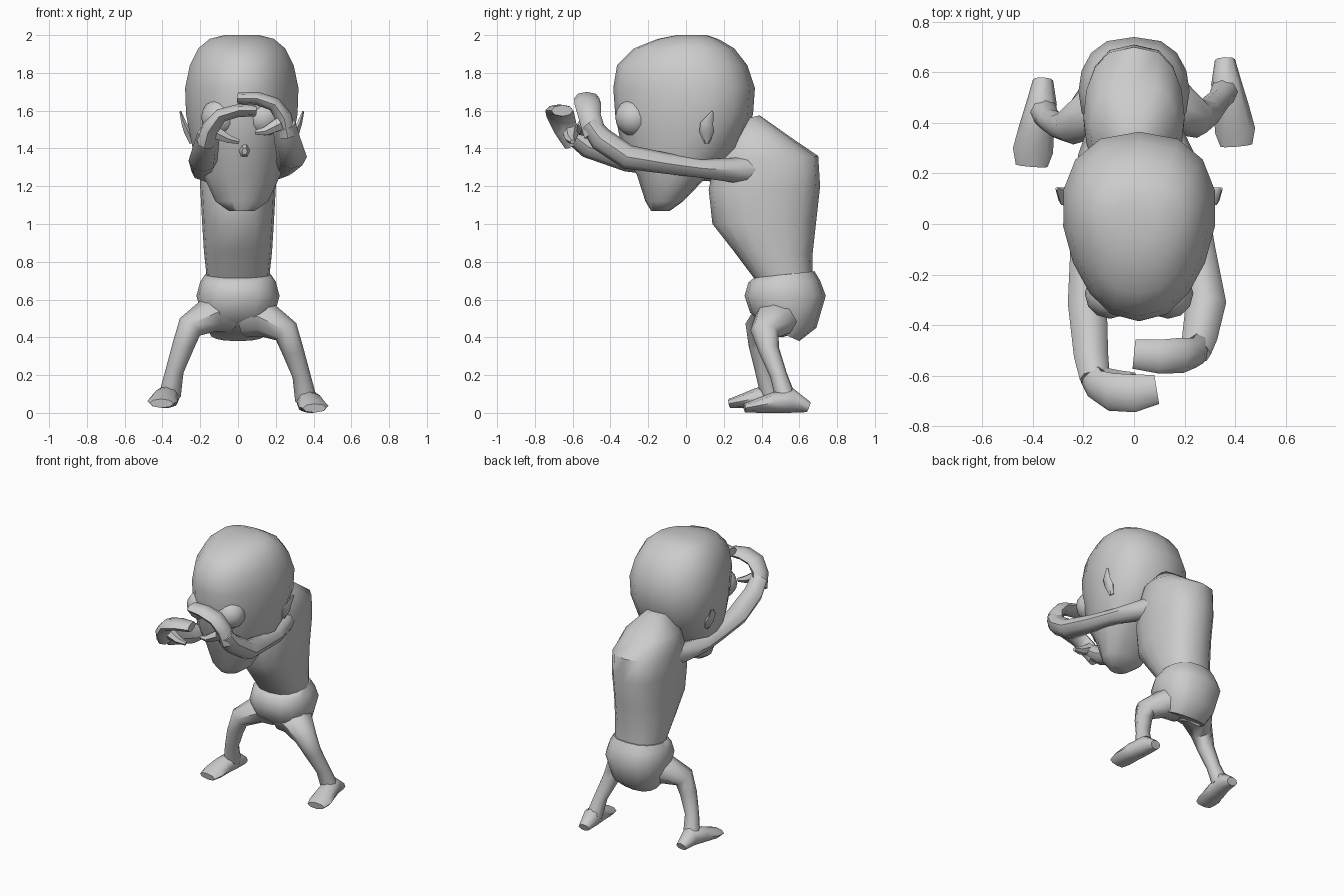
import bpy, bmesh, math
from mathutils import Vector


def loft(name, rings, angle=50):
    """Skin a list of equal-length rings and cap both ends."""
    bm = bmesh.new()
    vs = [[bm.verts.new(p) for p in r] for r in rings]
    n = len(vs[0])
    for a, b in zip(vs, vs[1:]):
        for i in range(n):
            j = (i + 1) % n
            bm.faces.new((a[i], a[j], b[j], b[i]))
    bm.faces.new(vs[0])
    bm.faces.new(vs[-1])
    bmesh.ops.recalc_face_normals(bm, faces=bm.faces)
    me = bpy.data.meshes.new(name)
    bm.to_mesh(me)
    bm.free()
    ob = bpy.data.objects.new(name, me)
    bpy.context.collection.objects.link(ob)
    bpy.ops.object.select_all(action='DESELECT')
    ob.select_set(True)
    bpy.context.view_layer.objects.active = ob
    bpy.ops.object.shade_smooth_by_angle(angle=math.radians(angle))
    return ob


def tube(name, pts, wide, n=8):
    """Elliptical limb: points are x, y, z, half width along 'wide', half thickness."""
    P = [Vector(p[:3]) for p in pts]
    rings = []
    for i, p in enumerate(pts):
        t = (P[min(i + 1, len(P) - 1)] - P[max(i - 1, 0)]).normalized()
        u = Vector(wide)
        u = (u - t * u.dot(t)).normalized()
        v = t.cross(u)
        rings.append([P[i] + u * p[3] * math.cos(k * math.tau / n)
                      + v * p[4] * math.sin(k * math.tau / n) for k in range(n)])
    return loft(name, rings)


def body(name, secs, n=16):
    """Trunk: each section is front (y, z), back (y, z), half width."""
    rings = []
    for fy, fz, by, bz, w in secs:
        r = []
        for k in range(n):
            a = k * math.tau / n
            c, s = math.cos(a), math.sin(a)
            f = (s + 1) / 2
            x = 0 if abs(c) < 1e-6 else w * math.copysign(abs(c) ** 0.75, c)
            r.append((x, fy + (by - fy) * f, fz + (bz - fz) * f))
        rings.append(r)
    return loft(name, rings)


X, Y = (1, 0, 0), (0, 1, 0)
HX = 0.02  # head is slightly off centre

# Head: stacked ellipses, egg shaped with the broad end at the back
head = []
for z, cy, ry, rx in [(1.07, -.135, .05, .07), (1.12, -.115, .10, .14), (1.26, -.07, .19, .205),
                      (1.40, -.03, .31, .26), (1.58, -.01, .365, .295), (1.72, -.01, .375, .30),
                      (1.84, -.02, .345, .275), (1.93, -.01, .265, .23), (1.98, .01, .16, .17),
                      (2.0, .03, .08, .09)]:
    ring = []
    for k in range(16):
        a = k * math.tau / 16
        c, s = math.cos(a), math.sin(a)
        x = 0 if abs(c) < 1e-6 else rx * math.copysign(abs(c) ** .85, c) * (1 + .18 * s)
        ring.append((HX + x, cy + ry * s, z))
    head.append(ring)
loft("head", head)

# Face: bulging eyes, ears, nose
for side, s in (("left", 1), ("right", -1)):
    bpy.ops.mesh.primitive_uv_sphere_add(segments=12, ring_count=8, radius=.1,
                                         location=(HX + s * .115, -.275, 1.565))
    bpy.context.object.name = side + "_eye"
    bpy.ops.object.shade_smooth()
    tube(side + "_ear", [(HX + s * .26, .11, 1.43, .015, .02), (HX + s * .285, .11, 1.49, .04, .025),
                         (HX + s * .305, .11, 1.53, .035, .015),
                         (HX + s * .325, .14, 1.595, .006, .006)], Y, 6)
tube("nose", [(HX + .01, -.29, 1.40, .05, .06), (HX + .015, -.355, 1.385, .015, .02)], X, 6)

# Hunched torso and briefs
body("torso", [(.37, .70, .67, .72, .165), (.25, .86, .67, .84, .18), (.14, 1.0, .69, 1.02, .19),
               (.12, 1.18, .71, 1.2, .2), (.15, 1.33, .70, 1.36, .2), (.20, 1.45, .56, 1.455, .175),
               (.28, 1.55, .39, 1.575, .07)])
body("briefs", [(.42, .46, .60, .38, .15), (.34, .53, .69, .45, .185), (.31, .62, .74, .62, .22),
                (.33, .69, .71, .70, .2), (.36, .715, .68, .75, .175)])

# Arms, raised in front of the face
tube("left_arm", [(.08, .38, 1.29, .1, .09), (.17, .25, 1.285, .075, .065), (.235, .08, 1.295, .057, .05),
                  (.26, -.1, 1.32, .062, .055), (.285, -.31, 1.355, .08, .065), (.26, -.45, 1.45, .07, .065),
                  (.245, -.51, 1.53, .06, .05)], X)
tube("right_arm", [(-.08, .38, 1.29, .1, .09), (-.15, .25, 1.28, .075, .065), (-.19, .08, 1.28, .057, .05),
                   (-.19, -.1, 1.30, .062, .05), (-.185, -.31, 1.335, .077, .058),
                   (-.17, -.52, 1.41, .068, .06), (-.155, -.61, 1.48, .06, .05)], X)

# Cupped hands with thumbs
tube("left_hand", [(.26, -.48, 1.47, .06, .05), (.24, -.51, 1.57, .06, .045), (.19, -.52, 1.635, .07, .038),
                   (.10, -.525, 1.665, .067, .035), (0, -.515, 1.665, .058, .03)], Y)
tube("right_hand", [(-.17, -.59, 1.43, .06, .05), (-.145, -.64, 1.51, .065, .045),
                    (-.09, -.665, 1.575, .075, .037), (0, -.67, 1.60, .075, .034),
                    (.09, -.655, 1.60, .058, .03)], Y)
tube("left_thumb", [(.22, -.53, 1.53, .045, .04), (.14, -.55, 1.49, .03, .025),
                    (.09, -.55, 1.485, .013, .013)], Y, 6)
tube("right_thumb", [(-.13, -.61, 1.49, .045, .04), (-.05, -.61, 1.45, .03, .025),
                     (.005, -.6, 1.435, .013, .013)], Y, 6)

# Legs and feet: the right leg steps forward by dy and up by dz
for side, s, dy, dz in (("left", 1, 0, 0), ("right", -1, -.08, .025)):
    leg = [(.05, .51, .50, .13, .10), (.15, .47, .495, .115, .095), (.255, .415, .43, .075, .07),
           (.29, .44, .33, .055, .058), (.335, .49, .20, .045, .048), (.36, .53, .07, .055, .058)]
    tube(side + "_leg", [(s * x, y + dy * min(1, max(0, (.55 - z) * 3)), z + dz, a, b)
                         for x, y, z, a, b in leg], Y)
    foot = [(.36, .65, .03, .04, .028), (.365, .56, .065, .06, .065), (.385, .46, .054, .07, .054),
            (.40, .37, .036, .08, .036), (.405, .31, .025, .063, .024)]
    tube(side + "_foot", [(s * x, y + dy, z + dz, a, b) for x, y, z, a, b in foot], X)
